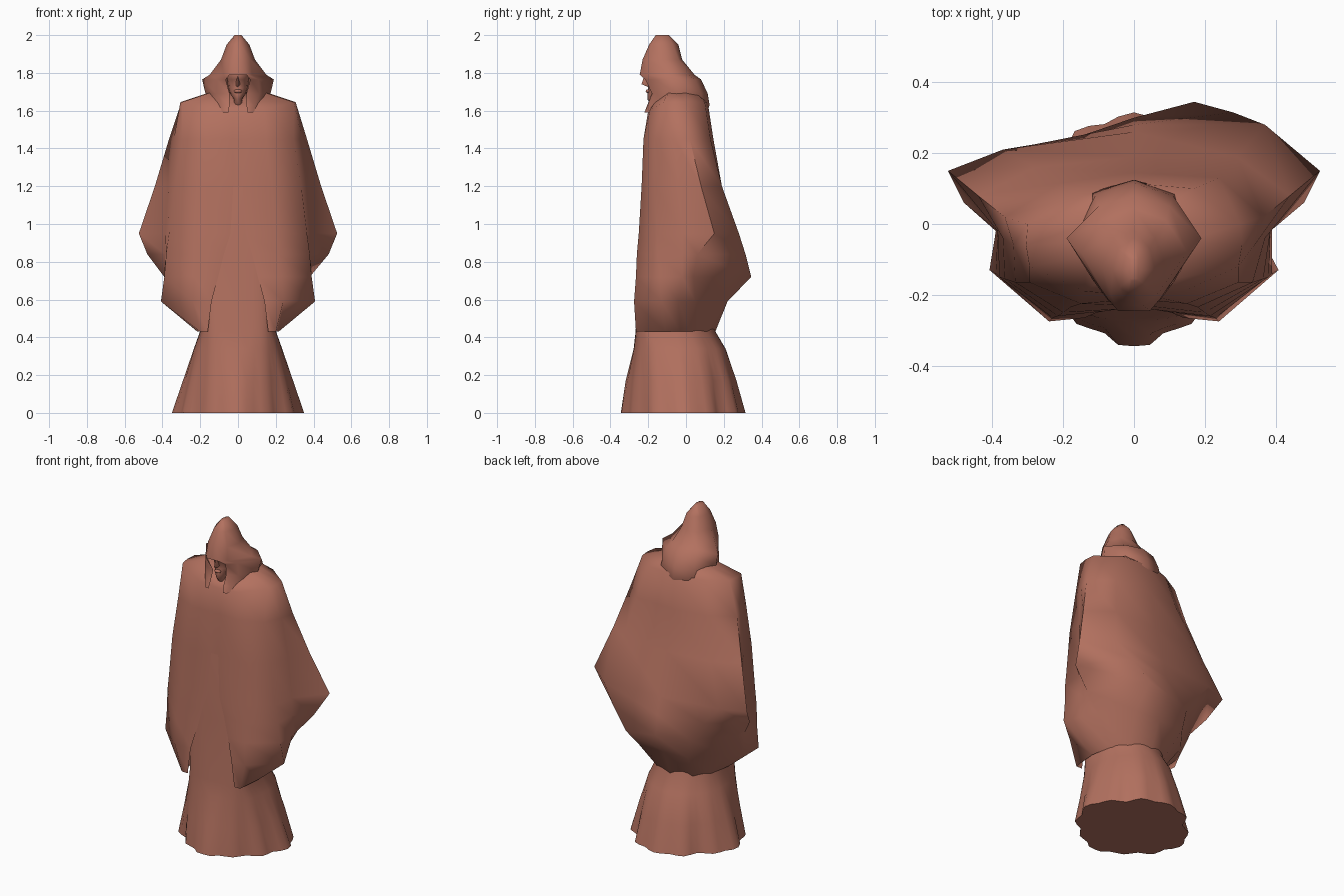
import bpy, bmesh, math

if "Cube" in bpy.data.objects:
    bpy.data.objects.remove(bpy.data.objects["Cube"])

cloth = bpy.data.materials.new("terracotta")
cloth.diffuse_color = (0.45, 0.165, 0.115, 1)
cloth.use_nodes = True
cloth.node_tree.nodes["Principled BSDF"].inputs["Base Color"].default_value = cloth.diffuse_color


def finish(name, bm, angle=75):
    bmesh.ops.remove_doubles(bm, verts=bm.verts, dist=0.0005)
    bmesh.ops.recalc_face_normals(bm, faces=bm.faces)
    me = bpy.data.meshes.new(name)
    bm.to_mesh(me)
    bm.free()
    ob = bpy.data.objects.new(name, me)
    bpy.context.collection.objects.link(ob)
    me.materials.append(cloth)
    bpy.ops.object.select_all(action='DESELECT')
    ob.select_set(True)
    bpy.context.view_layer.objects.active = ob
    bpy.ops.object.shade_smooth_by_angle(angle=math.radians(angle))
    return ob


def loft(name, rings, open_z=-1, top=True, bottom=False):
    """Skin rings of points; the last-to-first strip is left out below open_z."""
    bm = bmesh.new()
    vr = [[bm.verts.new(p) for p in r] for r in rings]
    n = len(vr[0])
    for a, b in zip(vr, vr[1:]):
        for i in range(n):
            j = (i + 1) % n
            if j == 0 and b[0].co.z < open_z:
                continue
            bm.faces.new((a[i], a[j], b[j], b[i]))
    if top:
        bm.faces.new(vr[0])
    if bottom:
        bm.faces.new(vr[-1])
    return finish(name, bm)


def mirrored(z, half, left_fix=None, drop=(0, 0)):
    """Half ring from front to back, mirrored to -x; drop lowers the front points."""
    zs = [z - d for d in drop] + [z] * (len(half) - 2)
    left = list(half)
    if left_fix:
        left[-2] = left_fix
    right = [(x, y, h) for (x, y), h in zip(half, zs)]
    return right + [(-x, y, h) for (x, y), h in reversed(list(zip(left, zs)))]


# Cloak: front panel, elbow fin and hanging back, gathered in again at the robe
cloak = [
    (1.70, [(.03, -.17), (.09, -.16), (.13, -.09), (.14, -.05), (.13, 0), (.09, .05), (0, .07)]),
    (1.645, [(.03, -.20), (.14, -.19), (.295, -.12), (.305, -.06), (.30, 0), (.17, .10), (0, .115)]),
    (1.45, [(.03, -.215), (.15, -.225), (.295, -.165), (.34, -.06), (.365, .02), (.24, .13), (0, .145)]),
    (1.2, [(.025, -.23), (.18, -.235), (.335, -.165), (.37, -.04), (.44, .08), (.29, .19), (0, .19)]),
    (.95, [(.04, -.24), (.20, -.25), (.365, -.155), (.385, -.02), (.525, .15), (.37, .28), (0, .26)]),
    (.84, [(.075, -.245), (.215, -.26), (.38, -.15), (.385, -.02), (.48, .06), (.28, .315), (0, .28)]),
    (.72, [(.105, -.25), (.23, -.265), (.39, -.14), (.39, -.02), (.38, .04), (.17, .345), (0, .30)]),
    (.59, [(.14, -.265), (.24, -.275), (.408, -.13), (.36, -.04), (.30, .05), (.17, .22), (0, .22)]),
    (.43, [(.16, -.265), (.20, -.265), (.215, -.11), (.20, -.03), (.19, .02), (.125, .11), (0, .155)]),
]
# left back hangs flatter than the right
flat_back = {1.645: (.16, .08), 1.45: (.21, .115), 1.2: (.28, .16),
             .95: (.37, .21), .84: (.28, .225), .72: (.19, .235)}
neckline = {1.70: (.06, .05), 1.645: (.045, .04)}
loft("cloak", [mirrored(z, h, flat_back.get(z), neckline.get(z, (0, 0)))
               for z, h in cloak], 1.15)

# Hood: pointed top, open face, collar flaring and folding down to a V
hood = [
    (2.0, [(.006, -.16), (.012, -.155), (.018, -.13), (.012, -.10), (0, -.09)]),
    (1.95, [(.015, -.195), (.04, -.18), (.06, -.13), (.045, -.07), (0, -.04)]),
    (1.87, [(.025, -.23), (.065, -.20), (.09, -.12), (.06, -.04), (0, -.02)]),
    (1.79, [(.045, -.245), (.075, -.21), (.15, -.08), (.09, .01), (0, .045)]),
    (1.765, [(.065, -.215), (.11, -.16), (.19, -.04), (.10, .05), (0, .08)]),
    (1.69, [(.045, -.18), (.115, -.16), (.172, -.05), (.11, .08), (0, .115)]),
    (1.63, [(.045, -.205), (.085, -.20), (.16, -.08), (.12, .09), (0, .125)]),
    (1.59, [(.05, -.22), (.07, -.22), (.14, -.11), (.11, .08), (0, .11)]),
]
loft("hood", [mirrored(z, h) for z, h in hood], 1.785)

# Robe: square-fronted under the cloak, pleated and flaring at the ground
# (height, half width, front, back, pleat depth, front squareness)
robe = [(1.5, .15, -.19, .08, 0, .5), (1.2, .18, -.225, .10, 0, .5),
        (.8, .2, -.245, .12, 0, .45), (.43, .20, -.265, .155, .01, .5),
        (.34, .232, -.275, .208, .01, .7), (.17, .28, -.305, .258, .03, .9),
        (0, .325, -.325, .295, .07, 1)]
rings = []
for z, w, f, b, pleat, sq in robe:
    ring = []
    for i in range(48):
        t = 2 * math.pi * i / 48
        c, s = math.cos(t), math.sin(t)
        e = sq if s < 0 else 1
        k = 1 + pleat * (.8 * math.cos(4 * t) + .6 * math.cos(12 * t)
                         + .3 * math.sin(7 * t)) * (1 if sq > .8 else .5)
        x = w * k * math.copysign(abs(c) ** e, c)
        y = (f + b) / 2 + (b - f) / 2 * k * math.copysign(abs(s) ** e, s)
        ring.append((max(-.35, min(.35, x)), max(-.345, min(.315, y)), z))
    rings.append(ring)
loft("robe", rings, bottom=True)

# Face inside the hood, narrowing to the chin (height, half width, front, back)
face = [(1.83, .05, -.20, -.06), (1.785, .06, -.225, -.05), (1.765, .058, -.205, -.05),
        (1.72, .052, -.2, -.06), (1.69, .042, -.205, -.07), (1.66, .022, -.205, -.09),
        (1.62, .03, -.17, -.08)]
loft("face", [[(w * math.cos(a * math.pi / 6),
                (f + b) / 2 + (b - f) / 2 * math.sin(a * math.pi / 6), z)
               for a in range(12)] for z, w, f, b in face])

# Nose: three-sided wedge
loft("nose", [[(-w, -.185, z), (w, -.185, z), (0, y, z)]
              for z, w, y in [(1.785, .006, -.222), (1.74, .016, -.235), (1.725, .012, -.20)]])

# Lips: flattened ball
bm = bmesh.new()
bmesh.ops.create_uvsphere(bm, u_segments=12, v_segments=6, radius=1)
for v in bm.verts:
    v.co = (.022 * v.co.x, -.2 + .014 * v.co.y, 1.703 + .01 * v.co.z)
finish("lips", bm)
